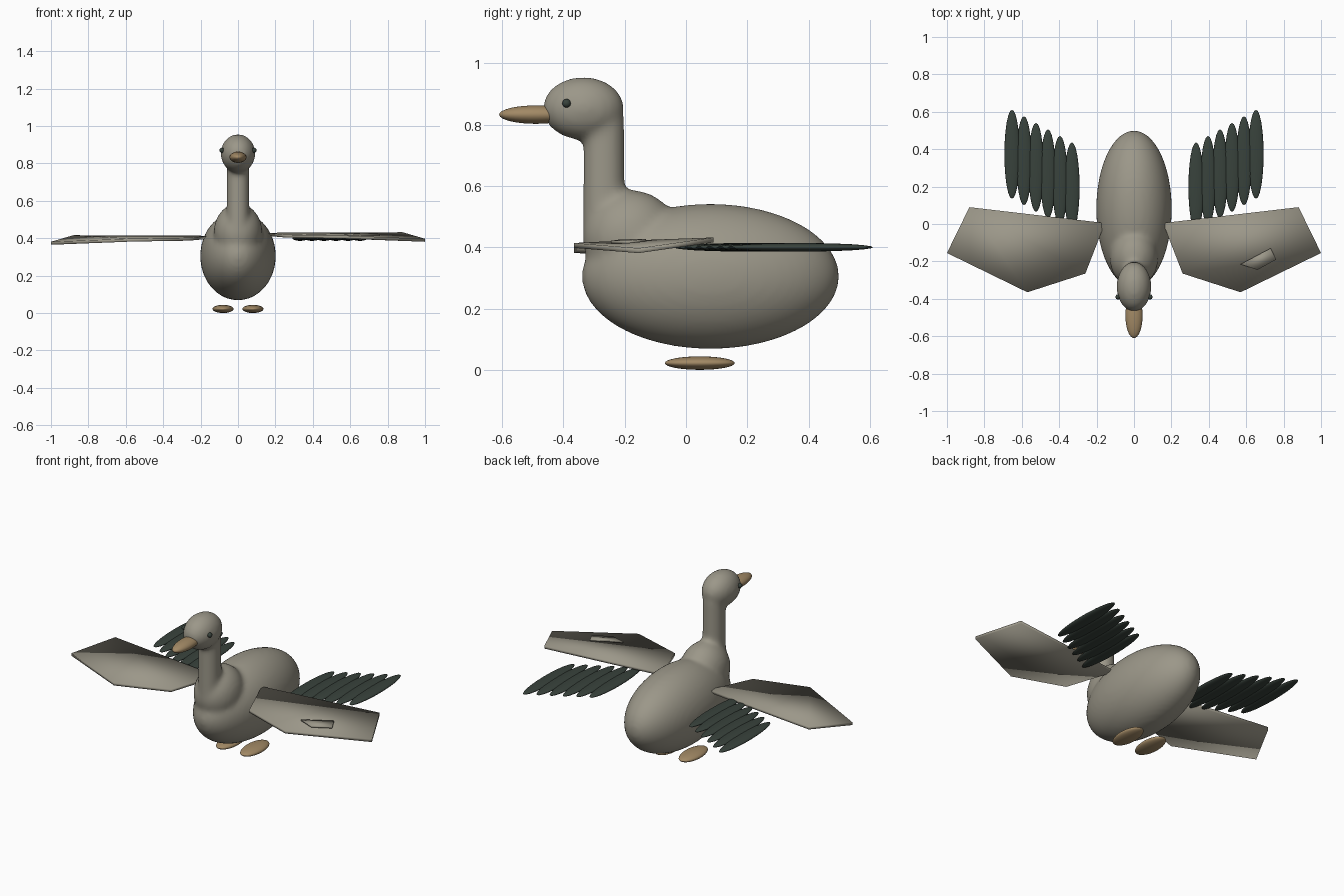
import bpy, bmesh
from mathutils import Matrix, Vector

if "Cube" in bpy.data.objects:
    bpy.data.objects.remove(bpy.data.objects["Cube"])


def material(name, rgb):
    m = bpy.data.materials.new(name)
    m.use_nodes = True
    m.diffuse_color = (*rgb, 1)
    m.node_tree.nodes["Principled BSDF"].inputs["Base Color"].default_value = (*rgb, 1)
    return m


plumage = material("grey_beige_plumage", (0.33, 0.31, 0.25))
horn = material("tan_horn", (0.36, 0.25, 0.13))
dark = material("dark_green", (0.04, 0.055, 0.045))


def finish(name, bm, mat):
    mesh = bpy.data.meshes.new(name)
    bmesh.ops.recalc_face_normals(bm, faces=bm.faces)
    bm.to_mesh(mesh)
    bm.free()
    mesh.materials.append(mat)
    for p in mesh.polygons:
        p.use_smooth = True
    ob = bpy.data.objects.new(name, mesh)
    bpy.context.collection.objects.link(ob)
    return ob


def add_ball(bm, centre, radii, segments=32):
    # Poles point along y, the long direction of most parts
    mat = Matrix.Translation(centre) @ Matrix.Diagonal((*radii, 1)) @ Matrix.Rotation(1.5708, 4, "X")
    bmesh.ops.create_uvsphere(bm, u_segments=segments, v_segments=segments // 2, radius=1, matrix=mat)


def ball(name, centre, radii, mat, segments=32):
    bm = bmesh.new()
    add_ball(bm, centre, radii, segments)
    return finish(name, bm, mat)


# Body, breast, neck and head fused into one smooth skin
bm = bmesh.new()
add_ball(bm, (0, 0.08, 0.305), (0.202, 0.42, 0.237), 64)
add_ball(bm, (0, -0.18, 0.43), (0.13, 0.157, 0.157), 48)
add_ball(bm, (0, -0.335, 0.853), (0.093, 0.133, 0.103), 48)
bmesh.ops.create_cone(bm, cap_ends=True, segments=40, radius1=0.062, radius2=0.06, depth=0.38,
                      matrix=Matrix.Translation((0, -0.268, 0.63)) @ Matrix.Diagonal((1, 1.12, 1, 1)))
body = finish("body_neck_and_head", bm, plumage)
remesh = body.modifiers.new("fuse", "REMESH")
remesh.mode = "VOXEL"
remesh.voxel_size = 0.013
remesh.use_smooth_shade = True
soften = body.modifiers.new("soften", "SMOOTH")
soften.factor = 0.5
soften.iterations = 10

ball("beak", (0, -0.49, 0.833), (0.046, 0.12, 0.03), horn)

# Wing outline: root, trailing corner, tip, leading corner, inner leading corner
OUTLINE = [(0.155, 0.005, 0.405), (0.88, 0.09, 0.408), (1.0, -0.155, 0.373),
           (0.57, -0.365, 0.39), (0.26, -0.265, 0.395)]


def slab(name, points, thickness):
    bm = bmesh.new()
    up = Vector((0, 0, thickness / 2))
    top = [bm.verts.new(Vector(p) + up) for p in points]
    low = [bm.verts.new(Vector(p) - up) for p in points]
    bm.faces.new(top)
    bm.faces.new(low[::-1])
    for i in range(len(points)):
        j = (i + 1) % len(points)
        bm.faces.new((top[i], low[i], low[j], top[j]))
    return finish(name, bm, plumage)


for side, word, lift in ((1, "left", 0.016), (-1, "right", 0)):
    ball(word + "_eye", (side * 0.086, -0.39, 0.87), (0.013, 0.014, 0.014), dark, 16)
    ball(word + "_foot", (side * 0.08, 0.045, 0.022), (0.056, 0.114, 0.022), horn)
    slab(word + "_wing", [(side * x, y, z + lift) for x, y, z in OUTLINE], 0.016)
    # Fan of long flight feathers behind each wing
    for i in range(6):
        ball(f"{word}_feather_{i + 1}", (side * (0.332 + 0.064 * i), 0.198 + 0.035 * i, 0.4),
             (0.041, 0.238, 0.014), dark, 24)

# Small raised patch on the left wing
slab("left_wing_patch", [(0.57, -0.215, 0.421), (0.73, -0.13, 0.423),
                         (0.76, -0.19, 0.417), (0.66, -0.245, 0.417)], 0.009)
